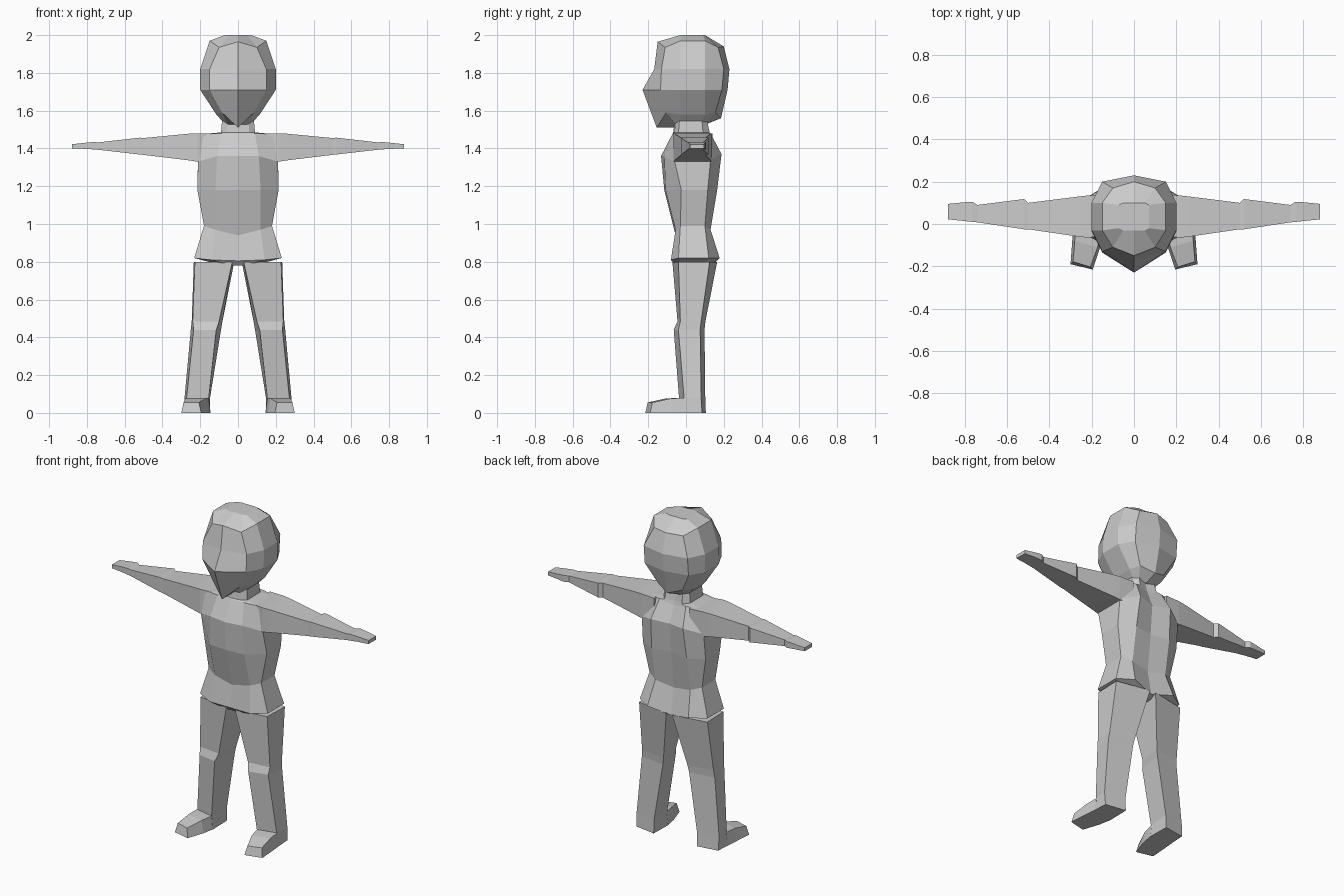
import bpy, bmesh

# One plain grey for the whole figure
grey = bpy.data.materials.new("plain grey")
grey.diffuse_color = (0.6, 0.6, 0.6, 1)


def loft(name, rings, closed):
    """Skin rings of points, cap both ends, mirror across x."""
    bm = bmesh.new()
    rows = [[bm.verts.new(p) for p in r] for r in rings]
    n = len(rows[0])
    for a, b in zip(rows, rows[1:]):
        for i in range(n if closed else n - 1):
            j = (i + 1) % n
            bm.faces.new((a[i], a[j], b[j], b[i]))
    bm.faces.new(rows[0][::-1])
    bm.faces.new(rows[-1])
    bmesh.ops.recalc_face_normals(bm, faces=bm.faces)
    if not closed:
        # Drop nothing: half shells are open on x = 0; orient outward from the core
        f = max(bm.faces, key=lambda q: q.calc_center_median().x)
        if f.normal.x < 0:
            bmesh.ops.reverse_faces(bm, faces=bm.faces)
    me = bpy.data.meshes.new(name)
    bm.to_mesh(me)
    bm.free()
    me.materials.append(grey)
    ob = bpy.data.objects.new(name, me)
    bpy.context.collection.objects.link(ob)
    mod = ob.modifiers.new("mirror", "MIRROR")
    mod.use_clip = True
    mod.merge_threshold = 0.0005
    return ob


def half_ring(z, side, mid, ys, dz=(0,) * 6):
    """Half outline running from the front centre round to the back centre."""
    xs = (0, mid, side, side, mid, 0)
    return [(x, y, z + d) for x, y, d in zip(xs, ys, dz)]


# Torso and neck
loft("torso", [
    half_ring(0.78, .08, .04, (-.05, -.05, -.02, .09, .11, .12)),
    half_ring(0.82, .232, .14, (-.07, -.08, -.04, .12, .178, .15), (-.015, -.01, 0, 0, 0, -.03)),
    half_ring(0.97, .18, .12, (-.055, -.055, -.03, .10, .13, .12), (-.03, 0, .02, .02, 0, -.02)),
    half_ring(1.18, .215, .12, (-.115, -.108, -.025, .115, .165, .145)),
    half_ring(1.36, .212, .11, (-.132, -.115, -.06, .13, .188, .16), (0, 0, -.03, -.02, .01, 0)),
    half_ring(1.48, .20, .09, (-.07, -.07, -.05, .10, .13, .12), (0, 0, -.005, -.005, 0, -.02)),
    half_ring(1.485, .09, .06, (-.068, -.06, -.04, .09, .125, .11)),
    half_ring(1.60, .08, .05, (-.05, -.05, -.03, .08, .10, .09)),
], False)

# Head: pointed nose line and chin, flattened sides
loft("head", [
    half_ring(1.53, .07, .05, (-.05, -.05, -.03, .08, .10, .11), (-.02, -.01, 0, 0, 0, 0)),
    half_ring(1.58, .115, .085, (-.155, -.105, -.03, .10, .155, .185), (-.07, .01, 0, 0, .01, -.02)),
    half_ring(1.71, .20, .15, (-.23, -.135, -.035, .10, .19, .22)),
    half_ring(1.82, .20, .15, (-.168, -.13, -.03, .10, .20, .23)),
    half_ring(1.97, .15, .10, (-.15, -.11, -.03, .10, .17, .20), (-.005, -.035, 0, 0, -.035, -.03)),
    half_ring(2.0, .07, .05, (-.03, -.03, -.02, .09, .10, .10)),
], False)


# Arms with a stepped elbow, narrow wrist and flat hand
def arm_ring(x, y0, y1, z0, z1):
    return [(x, y0, z0), (x, y1, z0), (x, y1, z1), (x, y0, z1)]


loft("arms", [arm_ring(*r) for r in (
    (.12, -.05, .14, 1.33, 1.478), (.215, -.065, .135, 1.33, 1.48),
    (.26, -.06, .13, 1.337, 1.478), (.50, -.025, .10, 1.366, 1.455),
    (.52, -.025, .118, 1.368, 1.457), (.74, .008, .09, 1.393, 1.432),
    (.765, .01, .105, 1.395, 1.434), (.81, .015, .102, 1.398, 1.43),
    (.88, .022, .095, 1.40, 1.422))], True)


# Legs, corners listed inner front, outer front, outer back, inner back
def leg_ring(z, *pts):
    return [(x, y, z) for x, y in pts]


loft("legs", [
    leg_ring(0, (.145, -.04), (.285, -.01), (.28, .085), (.148, .105)),
    leg_ring(.08, (.155, -.037), (.272, -.01), (.283, .08), (.148, .102)),
    leg_ring(.44, (.115, -.065), (.235, -.04), (.25, .075), (.09, .098)),
    leg_ring(.485, (.10, -.045), (.24, -.03), (.245, .08), (.082, .103)),
    leg_ring(.80, (.03, -.072), (.228, -.04), (.234, .125), (.02, .165)),
], True)


# Feet turned slightly outward
def foot_ring(inner, outer, top, pinch, back=0):
    (x0, y0), (x1, y1) = inner, outer
    return [(x0, y0, 0), (x1, y1, 0),
            (x1 - pinch, y1 + back, top), (x0 + pinch, y0 + back, top)]


loft("feet", [
    foot_ring((.145, -.03), (.285, 0), .08, .01),
    foot_ring((.16, -.11), (.292, -.08), .076, .012),
    foot_ring((.195, -.215), (.30, -.19), .055, .012, .012),
], True)
